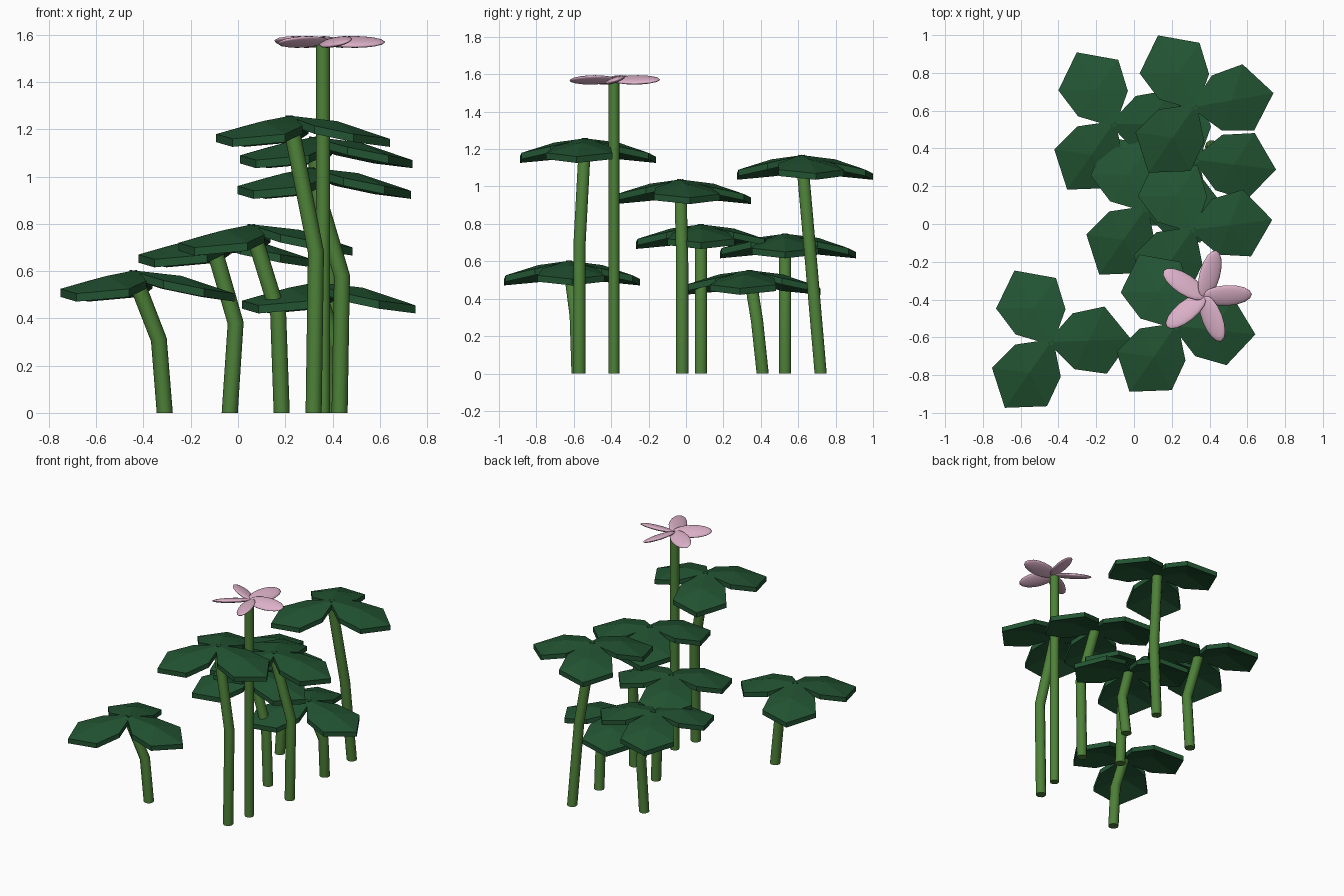
import bpy, bmesh, math
from mathutils import Vector, Matrix

cube = bpy.data.objects.get("Cube")
if cube:
    bpy.data.objects.remove(cube, do_unlink=True)


def material(name, color):
    m = bpy.data.materials.new(name)
    m.use_nodes = True
    m.diffuse_color = (*color, 1)
    bsdf = next(n for n in m.node_tree.nodes if n.type == 'BSDF_PRINCIPLED')
    bsdf.inputs["Base Color"].default_value = (*color, 1)
    return m


leaf_green = material("leaf green", (0.016, 0.088, 0.032))
stem_green = material("stem green", (0.075, 0.22, 0.04))
petal_pink = material("petal pink", (0.72, 0.44, 0.58))


def add_object(name, bm, mat, smooth=False):
    bmesh.ops.recalc_face_normals(bm, faces=bm.faces)
    mesh = bpy.data.meshes.new(name)
    for f in bm.faces:
        f.smooth = smooth and len(f.verts) <= 4
    bm.to_mesh(mesh)
    bm.free()
    mesh.materials.append(mat)
    obj = bpy.data.objects.new(name, mesh)
    bpy.context.collection.objects.link(obj)
    return obj


# Stem: a round tube through a few points
def stem(name, path, radius, sides=10):
    bm = bmesh.new()
    pts = [Vector(p) for p in path]
    rings = []
    for i, p in enumerate(pts):
        direction = pts[min(i + 1, len(pts) - 1)] - pts[max(i - 1, 0)]
        if i == 0:
            direction = Vector((0, 0, 1))
        rot = Vector((0, 0, 1)).rotation_difference(direction).to_matrix()
        ring = []
        for k in range(sides):
            a = math.tau * k / sides
            ring.append(bm.verts.new(p + rot @ Vector((math.cos(a), math.sin(a), 0)) * radius))
        rings.append(ring)
    for low, high in zip(rings, rings[1:]):
        for k in range(sides):
            n = (k + 1) % sides
            bm.faces.new((low[k], low[n], high[n], high[k]))
    bm.faces.new(rings[0])
    bm.faces.new(rings[-1])
    return add_object(name, bm, stem_green, True)


# Leaf blade: folded hexagonal sheet with a raised midrib, sloping to the tip
def leaf(name, center, angle):
    bm = bmesh.new()
    base = bm.verts.new((-0.02, 0, 0))
    rib = bm.verts.new((0.2, 0, -0.025))
    tip = bm.verts.new((0.425, 0, -0.1))
    for side in (1, -1):
        inner = bm.verts.new((0.12, 0.148 * side, -0.045))
        outer = bm.verts.new((0.29, 0.178 * side, -0.08))
        for face in ((base, inner, rib), (inner, outer, rib), (outer, tip, rib)):
            bm.faces.new(face if side < 0 else face[::-1])
    bmesh.ops.recalc_face_normals(bm, faces=bm.faces)
    if next(iter(bm.faces)).normal.z < 0:
        bmesh.ops.reverse_faces(bm, faces=bm.faces[:])
    # thicken downward
    top = bm.faces[:]
    under = bmesh.ops.duplicate(bm, geom=bm.verts[:] + bm.edges[:] + top)
    pairs = under["vert_map"]
    rim = [e for f in top for e in f.edges if len(e.link_faces) == 1]
    for e in rim:
        a, b = e.verts
        bm.faces.new((a, b, pairs[b], pairs[a]))
    for v in [g for g in under["geom"] if isinstance(g, bmesh.types.BMVert)]:
        v.co.z -= 0.034
    bm.transform(Matrix.Translation(center) @ Matrix.Rotation(math.radians(angle), 4, 'Z'))
    return add_object(name, bm, leaf_green)


# Clovers: crown point, stem bend, stem foot, heading of the right-hand leaf
clovers = [
    ((0.22, -0.54, 1.26), (0.33, -0.57, 0.68), (0.32, -0.57, 0), -6),
    ((0.32, 0.62, 1.17), (0.39, 0.67, 0.58), (0.41, 0.72, 0), 10),
    ((0.31, -0.03, 1.04), (0.44, -0.02, 0.58), (0.43, -0.02, 0), 7),
    ((0.06, 0.08, 0.80), (0.17, 0.08, 0.42), (0.185, 0.08, 0), 0),
    ((-0.11, 0.53, 0.75), (-0.01, 0.53, 0.38), (-0.035, 0.53, 0), 0),
    ((0.33, 0.34, 0.555), (0.42, 0.38, 0.28), (0.41, 0.41, 0), -7),
    ((-0.44, -0.625, 0.605), (-0.335, -0.59, 0.31), (-0.31, -0.58, 0), 2),
]
for i, (crown, bend, foot, heading) in enumerate(clovers, 1):
    head = Vector(crown) - Vector((0, 0, 0.025))
    stem(f"clover_{i}_stem", (foot, bend, head), 0.034)
    for j, angle in enumerate((heading, 117, 235), 1):
        leaf(f"clover_{i}_leaf_{j}", crown, angle)

# Flower: straight stem and five tilted, overlapping petals
flower = Vector((0.37, -0.385, 1.57))
stem("flower_stem", ((0.36, -0.385, 0), (0.36, -0.385, 1.565)), 0.03)
for i in range(5):
    bm = bmesh.new()
    bmesh.ops.create_uvsphere(bm, u_segments=16, v_segments=10, radius=1)
    place = (Matrix.Translation(flower)
             @ Matrix.Rotation(math.radians(3 + 72 * i), 4, 'Z')
             @ Matrix.Rotation(math.radians(20), 4, 'X')
             @ Matrix.Translation((0.122, 0, 0))
             @ Matrix.Diagonal((0.132, 0.058, 0.016, 1)))
    bm.transform(place)
    add_object(f"petal_{i + 1}", bm, petal_pink, True)
